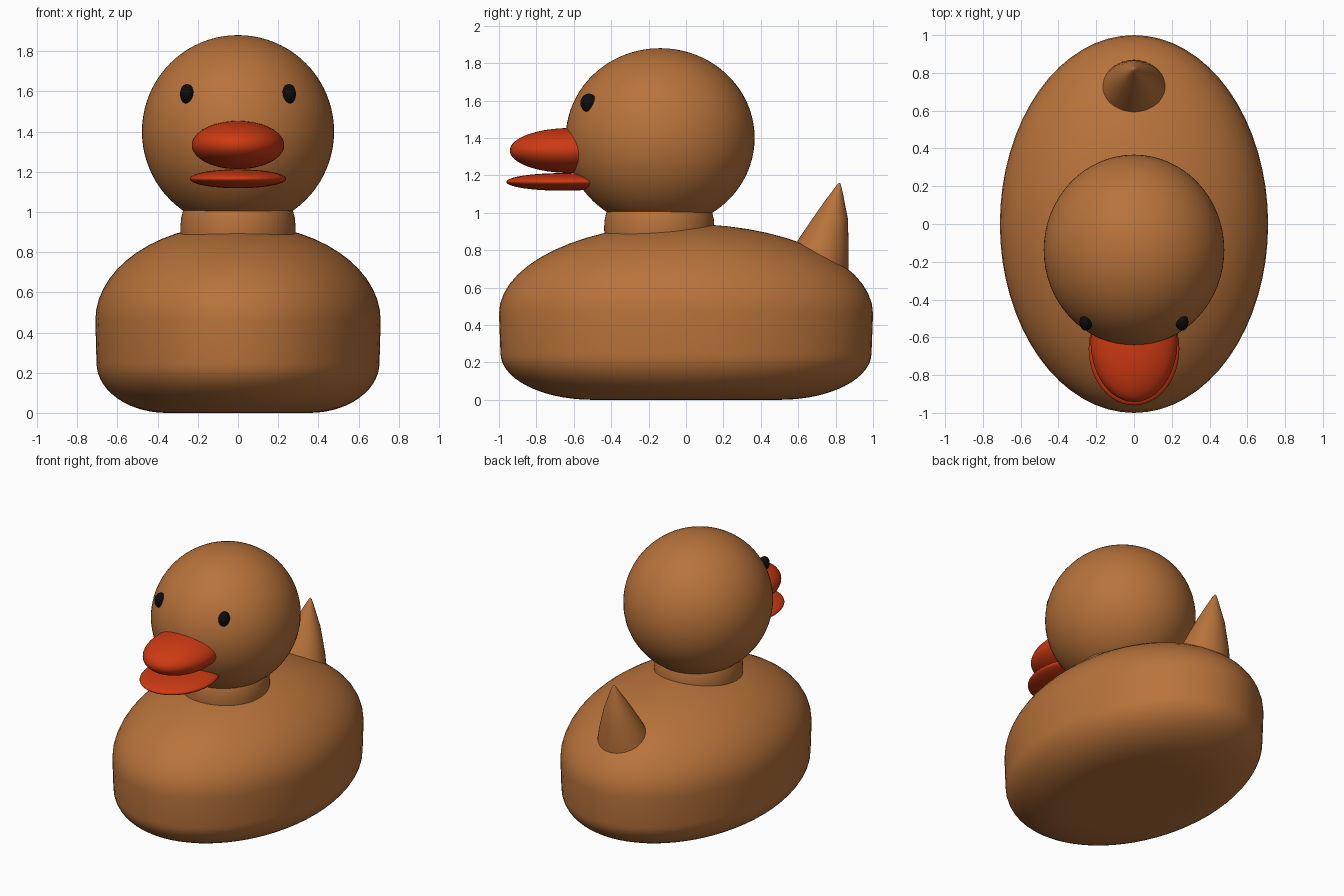
import bpy, bmesh, math
from mathutils import Vector

if "Cube" in bpy.data.objects:
    bpy.data.objects.remove(bpy.data.objects["Cube"])


def material(name, rgb):
    m = bpy.data.materials.new(name)
    m.diffuse_color = (*rgb, 1)
    m.use_nodes = True
    m.node_tree.nodes["Principled BSDF"].inputs["Base Color"].default_value = m.diffuse_color
    return m


BROWN = material("warm brown", (0.48, 0.17, 0.043))
ORANGE = material("red orange", (0.62, 0.042, 0.006))
BLACK = material("black", (0.004, 0.004, 0.004))


def finish(name, bm, mat):
    bmesh.ops.recalc_face_normals(bm, faces=bm.faces)
    for f in bm.faces:
        f.smooth = True
    mesh = bpy.data.meshes.new(name)
    bm.to_mesh(mesh)
    bm.free()
    mesh.materials.append(mat)
    ob = bpy.data.objects.new(name, mesh)
    bpy.context.collection.objects.link(ob)
    return ob


def loft(name, rings, mat, n=64):
    """Stack of horizontal ellipses: (z, centre y, radius x, radius y)."""
    bm = bmesh.new()
    loops = []
    for z, cy, rx, ry in rings:
        loops.append([bm.verts.new((rx * math.cos(a), cy + ry * math.sin(a), z))
                      for a in (2 * math.pi * i / n for i in range(n))])
    for lo, hi in zip(loops, loops[1:]):
        for i in range(n):
            j = (i + 1) % n
            bm.faces.new((lo[i], lo[j], hi[j], hi[i]))
    bm.faces.new(loops[0][::-1])
    bm.faces.new(loops[-1])
    return finish(name, bm, mat)


def ellipsoid(name, centre, radii, mat, u=48, v=32):
    bm = bmesh.new()
    bmesh.ops.create_uvsphere(bm, u_segments=u, v_segments=v, radius=1)
    bmesh.ops.scale(bm, vec=Vector(radii), verts=bm.verts)
    bmesh.ops.translate(bm, vec=Vector(centre), verts=bm.verts)
    return finish(name, bm, mat)


# body: flat base, rounded lower edge, upright side and domed back
STEPS = 14
profile = []
for i in range(STEPS + 1):
    a = math.pi / 2 * (1 - i / STEPS)
    profile.append((0.25 - 0.25 * math.sin(a), 0.5 + 0.492 * math.cos(a)))
for i in range(STEPS + 1):
    a = math.pi / 2 * min(i / STEPS, 0.99)
    profile.append((0.46 + 0.48 * math.sin(a), math.cos(a)))
loft("body", [(z, 0, 0.71 * r, r) for z, r in profile], BROWN)

# neck: short, slightly bulging collar
loft("neck", [(z, -0.143, r, r + 0.008) for z, r in
              ((0.78, 0.27), (0.86, 0.284), (0.92, 0.287), (0.97, 0.283),
               (1.01, 0.272), (1.06, 0.25))], BROWN)

# head
ellipsoid("head", (0, -0.138, 1.40), (0.478, 0.505, 0.48), BROWN, 64, 40)

# tail: pointed cone leaning backwards
loft("tail", [(0.60, 0.645, 0.215, 0.215), (0.70, 0.682, 0.187, 0.187),
              (0.80, 0.717, 0.157, 0.153), (0.88, 0.742, 0.128, 0.126),
              (0.97, 0.771, 0.094, 0.094), (1.05, 0.791, 0.058, 0.058),
              (1.11, 0.808, 0.030, 0.030), (1.15, 0.818, 0.010, 0.010),
              (1.16, 0.820, 0.002, 0.002)], BROWN, 40)

# beak
ellipsoid("upper_beak", (0, -0.62, 1.333), (0.23, 0.322, 0.12), ORANGE)
ellipsoid("lower_beak", (0, -0.66, 1.165), (0.24, 0.30, 0.047), ORANGE)

# eyes
for side, name in ((-1, "right_eye"), (1, "left_eye")):
    ellipsoid(name, (side * 0.254, -0.52, 1.587), (0.034, 0.045, 0.05), BLACK, 24, 16)
